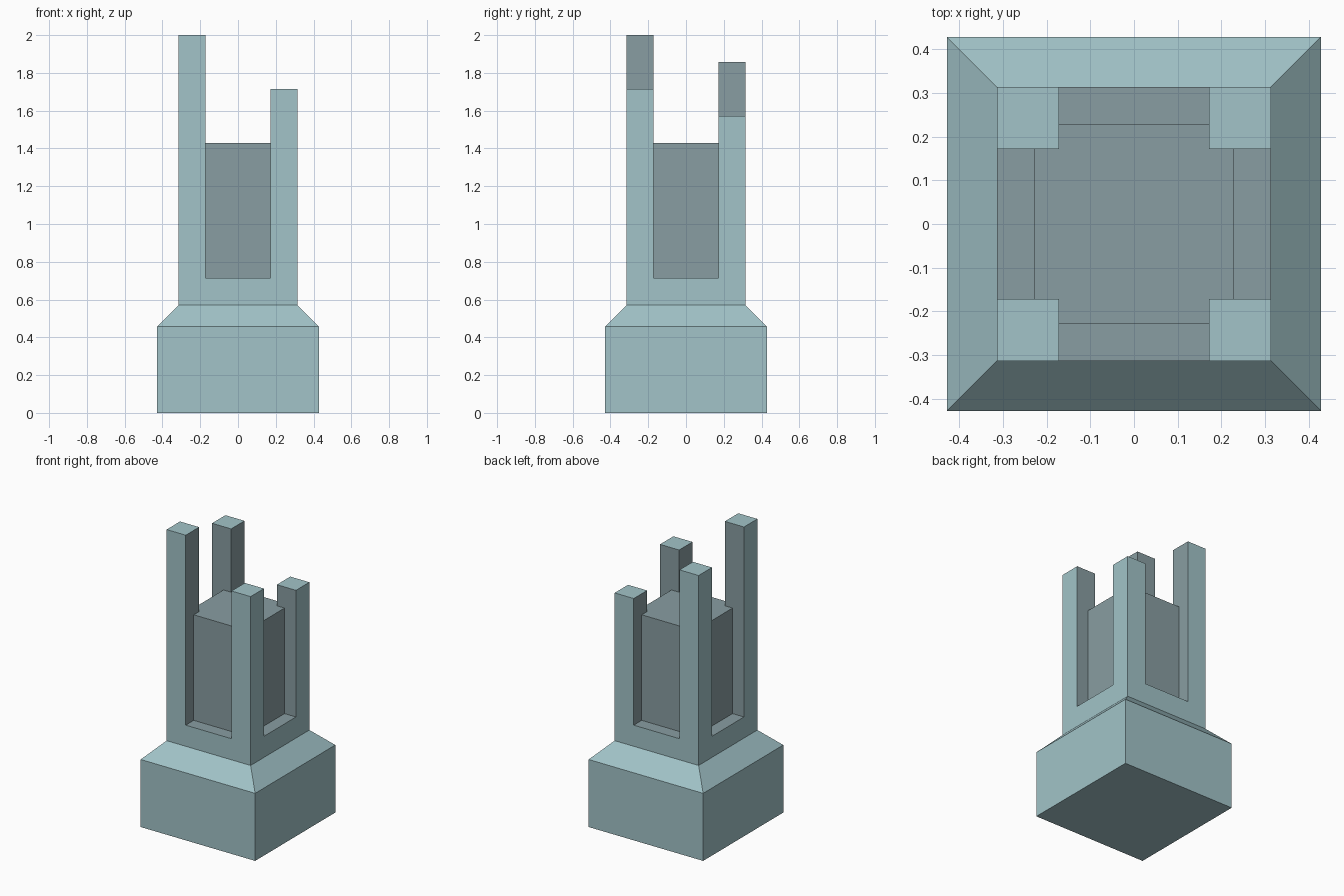
import bpy, bmesh, math

if "Cube" in bpy.data.objects:
    bpy.data.objects.remove(bpy.data.objects["Cube"])

U = 1 / 7                      # model module
OUT, INN, CORE = 2.2 * U, 1.2 * U, 1.6 * U


def material(name, color):
    m = bpy.data.materials.new(name)
    m.diffuse_color = color
    m.use_nodes = True
    m.node_tree.nodes["Principled BSDF"].inputs["Base Color"].default_value = m.diffuse_color
    return m


def loft(name, rings):
    """Stack square rings (cx, cy, half_width, z) into a closed solid."""
    bm = bmesh.new()
    loops = [[bm.verts.new((cx + sx * h, cy + sy * h, z))
              for sx, sy in ((-1, -1), (1, -1), (1, 1), (-1, 1))]
             for cx, cy, h, z in rings]
    bm.faces.new(loops[0][::-1])
    bm.faces.new(loops[-1])
    for a, b in zip(loops, loops[1:]):
        for i in range(4):
            j = (i + 1) % 4
            bm.faces.new((a[i], a[j], b[j], b[i]))
    me = bpy.data.meshes.new(name)
    bm.to_mesh(me)
    bm.free()
    ob = bpy.data.objects.new(name, me)
    bpy.context.collection.objects.link(ob)
    return ob


# Plinth with sloped shoulder and short shaft
tower = loft("tower", [(0, 0, 3 * U, 0), (0, 0, 3 * U, 3.2 * U),
                       (0, 0, OUT, 4 * U), (0, 0, OUT, 5 * U)])

# Inner core block and four corner posts of different heights
parts = [loft("core", [(0, 0, CORE, 4.5 * U), (0, 0, CORE, 10 * U)])]
mid, half = (OUT + INN) / 2, (OUT - INN) / 2
for sx, sy, top in ((-1, -1, 14), (1, -1, 12), (1, 1, 11), (-1, 1, 13)):
    parts.append(loft("corner_post", [(sx * mid, sy * mid, half, 4.5 * U),
                                      (sx * mid, sy * mid, half, top * U)]))

# Join everything into one clean solid
for p in parts:
    mod = tower.modifiers.new("union", 'BOOLEAN')
    mod.operation, mod.solver, mod.object = 'UNION', 'EXACT', p
deps = bpy.context.evaluated_depsgraph_get()
mesh = bpy.data.meshes.new_from_object(tower.evaluated_get(deps))
tower.modifiers.clear()
tower.data = mesh
for p in parts:
    bpy.data.objects.remove(p)

# Outer stone and darker inner faces
mesh.materials.clear()
mesh.materials.append(material("outer_stone", (0.36, 0.55, 0.58, 1)))
mesh.materials.append(material("inner_stone", (0.25, 0.34, 0.36, 1)))
bm = bmesh.new()
bm.from_mesh(mesh)
bmesh.ops.remove_doubles(bm, verts=bm.verts, dist=1e-5)
bmesh.ops.dissolve_limit(bm, angle_limit=math.radians(1),
                         verts=bm.verts, edges=bm.edges)
for f in bm.faces:
    c = f.calc_center_median()
    inside = max(abs(c.x), abs(c.y)) < OUT - 0.01 and c.z > 4.5 * U
    post_top = f.normal.z > 0.5 and c.z > 10.5 * U
    f.material_index = int(inside and not post_top)
    f.smooth = False
bm.to_mesh(mesh)
bm.free()
